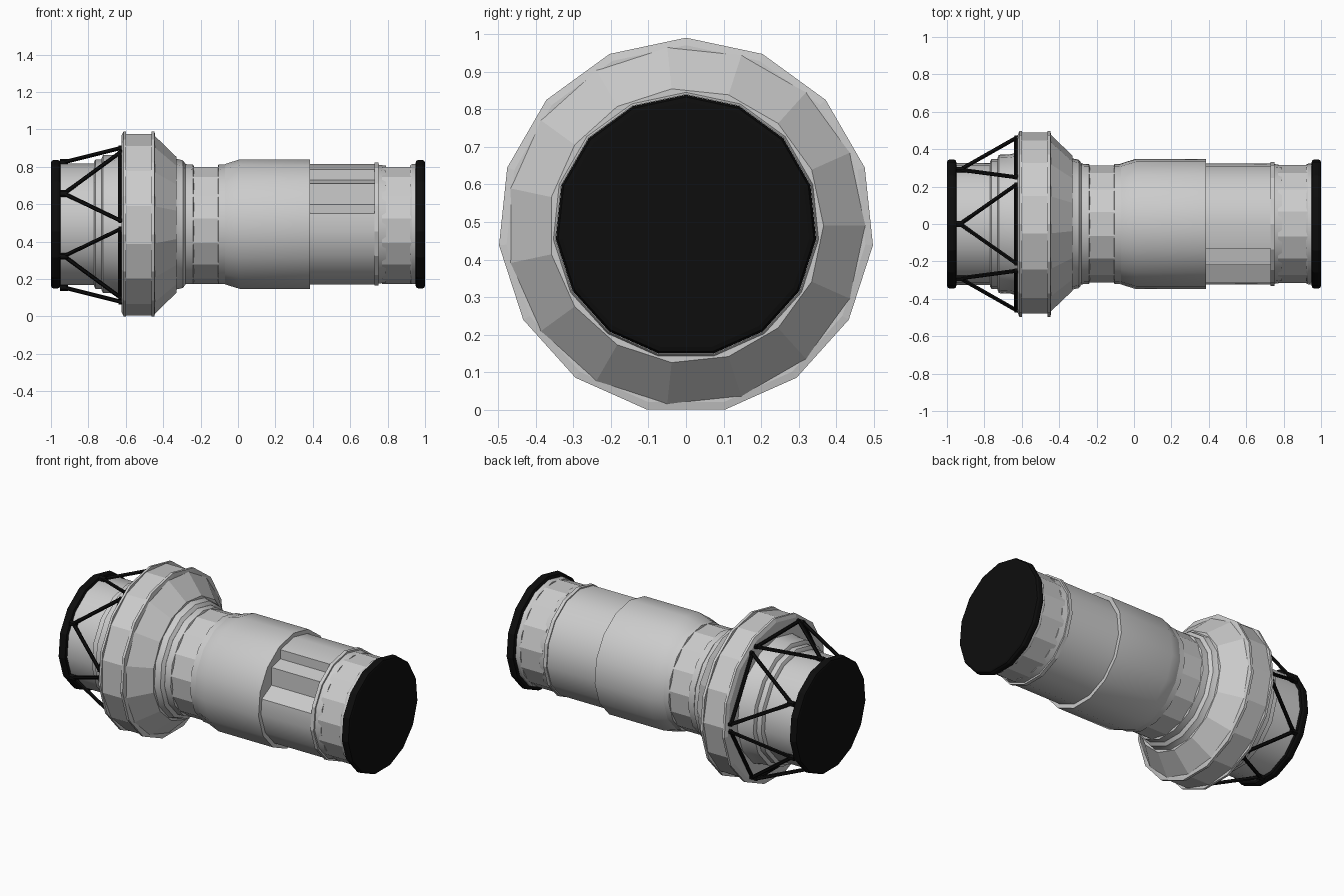
import bpy, bmesh
from math import sin, cos, radians
from mathutils import Vector

if "Cube" in bpy.data.objects:
    bpy.data.objects.remove(bpy.data.objects["Cube"])

CZ = 0.49      # height of the long axis
SIDES = 15

black = bpy.data.materials.new("black")
black.diffuse_color = (0.004, 0.004, 0.004, 1)
black.use_nodes = True
black.node_tree.nodes["Principled BSDF"].inputs["Base Color"].default_value = black.diffuse_color


def finish(name, bm, mat=None, smooth=None):
    bmesh.ops.recalc_face_normals(bm, faces=bm.faces)
    me = bpy.data.meshes.new(name)
    bm.to_mesh(me)
    bm.free()
    ob = bpy.data.objects.new(name, me)
    bpy.context.collection.objects.link(ob)
    if mat:
        me.materials.append(mat)
    if smooth:
        bpy.ops.object.select_all(action='DESELECT')
        ob.select_set(True)
        bpy.context.view_layer.objects.active = ob
        bpy.ops.object.shade_smooth_by_angle(angle=radians(smooth))
    return ob


def around(x, r, deg):
    """Point at angle deg from the top, turning towards +y."""
    return Vector((x, r * sin(radians(deg)), CZ + r * cos(radians(deg))))


def loft(name, rings, mat=None, smooth=None):
    """Skin a list of equal-length point loops and close both ends."""
    bm = bmesh.new()
    loops = [[bm.verts.new(p) for p in ring] for ring in rings]
    n = len(loops[0])
    for a, b in zip(loops, loops[1:]):
        for i in range(n):
            j = (i + 1) % n
            bm.faces.new((a[i], a[j], b[j], b[i]))
    bm.faces.new(loops[0])
    bm.faces.new(loops[-1])
    return finish(name, bm, mat, smooth)


def lathe(name, profile, turn=0, mat=None, smooth=None):
    rings = [[around(x, r, turn + 360 / SIDES * i) for i in range(SIDES)]
             for x, r in profile]
    return loft(name, rings, mat, smooth)


def bar(bm, a, b, r=0.011, n=6):
    d = (b - a).normalized()
    u = d.cross(Vector((0.3, 0.5, 0.8))).normalized()
    v = d.cross(u)
    ends = []
    for p in (a - d * 0.006, b + d * 0.006):
        ends.append([bm.verts.new(p + u * r * cos(radians(360 / n * i)) + v * r * sin(radians(360 / n * i)))
                     for i in range(n)])
        bm.faces.new(ends[-1])
    for i in range(n):
        j = (i + 1) % n
        bm.faces.new((ends[0][i], ends[0][j], ends[1][j], ends[1][i]))


# black docking seals with flat closed ends
for side, label in ((-1, "left"), (1, "right")):
    seal = [(0.948, 0.328), (0.953, 0.342), (0.965, 0.348), (0.985, 0.348), (0.997, 0.342), (1.0, 0.330)]
    lathe(label + "_end_seal", [(side * x, r) for x, r in seal], mat=black)

# left neck with its stepped collars
lathe("left_neck", [(-0.955, 0.328), (-0.74, 0.328)], smooth=30)
lathe("left_small_collar", [(-0.77, 0.335), (-0.762, 0.35), (-0.72, 0.35)], smooth=30)
lathe("left_large_collar", [(-0.73, 0.355), (-0.722, 0.372), (-0.66, 0.375), (-0.60, 0.39)], smooth=30)

# wide ring: faceted band, two lips and a tapering shoulder
lathe("wide_ring_band", [(-0.605, 0.488), (-0.455, 0.488)], turn=-6)
lathe("wide_ring_left_lip", [(-0.622, 0.478), (-0.612, 0.5), (-0.598, 0.5)])
lathe("wide_ring_right_lip", [(-0.463, 0.5), (-0.447, 0.5), (-0.443, 0.48)])
lathe("ring_shoulder", [(-0.45, 0.483), (-0.33, 0.366)], turn=-6)
lathe("shoulder_collar", [(-0.34, 0.36), (-0.325, 0.352), (-0.295, 0.345), (-0.28, 0.325)], smooth=30)

# faceted waist between two collars
lathe("waist_left_collar", [(-0.29, 0.325), (-0.24, 0.322), (-0.236, 0.312)], smooth=30)
lathe("waist", [(-0.25, 0.315), (-0.09, 0.315)], turn=12)
lathe("waist_right_collar", [(-0.108, 0.312), (-0.105, 0.322), (-0.07, 0.324)], smooth=30)

# main shroud with a flared start
lathe("main_shroud", [(-0.075, 0.322), (-0.055, 0.33), (0.01, 0.35), (0.385, 0.35)], smooth=30)

# equipment bay: polygon section with a stepped recess on the upper front
section = [(around(0, 0.325, 24 * i).y, around(0, 0.325, 24 * i).z) for i in range(12)]
section += [(-0.315, 0.55), (-0.22, 0.60), (-0.22, 0.71), (-0.132, 0.73), (-0.132, 0.787)]
loft("equipment_bay", [[Vector((x, y, z)) for y, z in section] for x in (0.37, 0.74)], smooth=30)

# right collars and neck
lathe("bay_end_collar", [(0.73, 0.332), (0.752, 0.332)])
lathe("right_neck_left_band", [(0.75, 0.322), (0.79, 0.316)], smooth=30)
lathe("right_neck", [(0.77, 0.316), (0.94, 0.316)], turn=12)
lathe("right_neck_right_band", [(0.92, 0.318), (0.93, 0.324), (0.955, 0.324)], smooth=30)

# six triangular strut frames from the left seal to the wide ring
for k in range(6):
    bm = bmesh.new()
    tip = around(-0.93, 0.335, 60 * k)
    a = around(-0.632, 0.46, 60 * k - 27)
    b = around(-0.632, 0.46, 60 * k + 27)
    bar(bm, tip, a)
    bar(bm, tip, b)
    bar(bm, a, b)
    # foot pads
    bar(bm, tip + Vector((-0.015, 0, 0)), tip + Vector((0.015, 0, 0)), r=0.018)
    for foot in (a, b):
        bar(bm, foot, foot + Vector((0.015, 0, 0)), r=0.015)
    finish("strut_frame_%d" % (k + 1), bm, mat=black)
